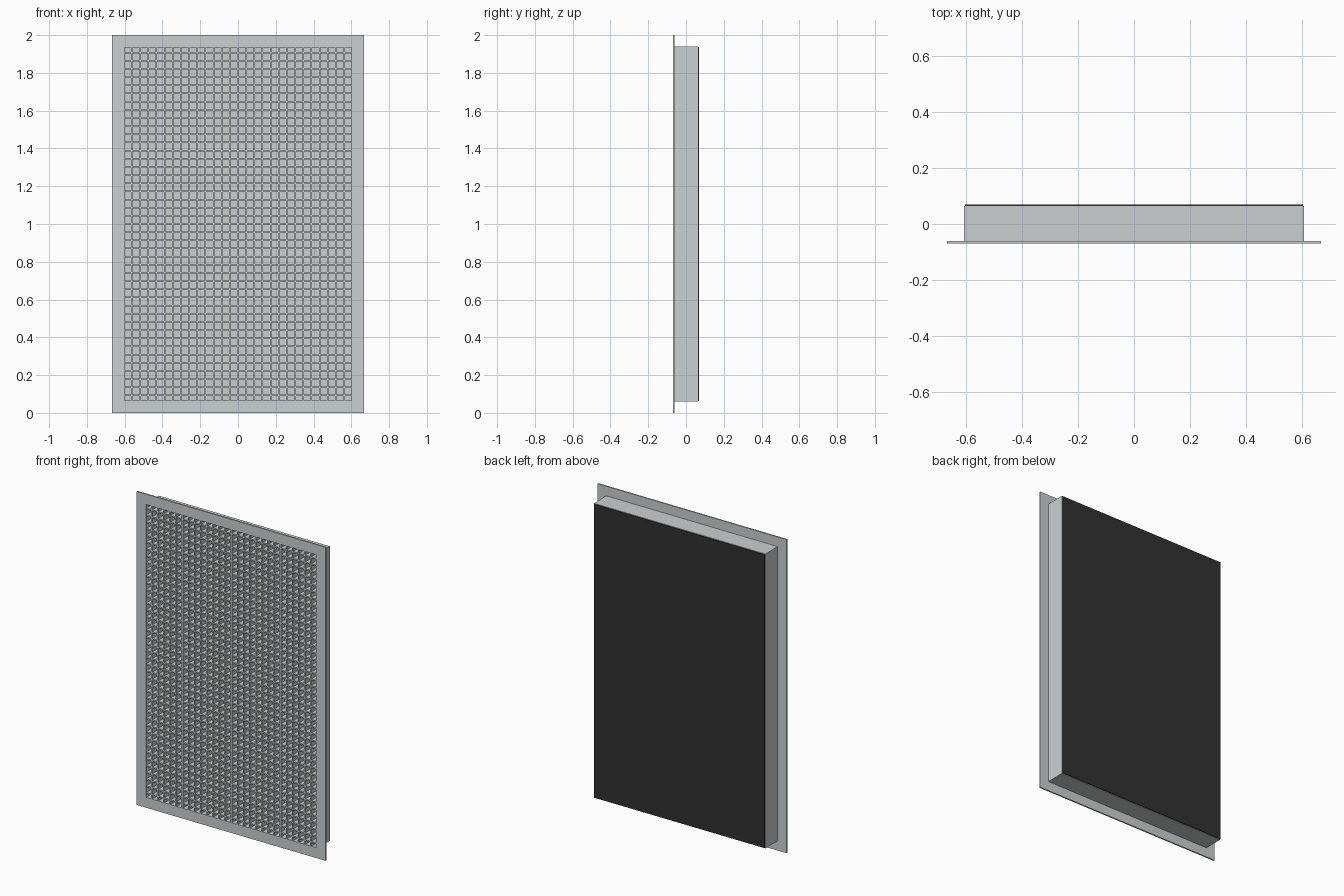
import bpy
import bmesh

if "Cube" in bpy.data.objects:
    bpy.data.objects.remove(bpy.data.objects["Cube"])

CZ = 1.0                 # centre height
PITCH = 0.0432           # grid cell size
BAR = 0.008              # bar thickness
INX, INZ = 0.600, 0.934  # half size of the opening


def material(name, rgb):
    m = bpy.data.materials.new(name)
    m.diffuse_color = (*rgb, 1)
    m.use_nodes = True
    m.node_tree.nodes["Principled BSDF"].inputs["Base Color"].default_value = m.diffuse_color
    return m


grey = material("satin grey metal", (0.60, 0.63, 0.635))
black = material("black backing", (0.031, 0.031, 0.031))


def finish(name, bm, mat):
    me = bpy.data.meshes.new(name)
    bmesh.ops.recalc_face_normals(bm, faces=bm.faces)
    bm.to_mesh(me)
    bm.free()
    me.materials.append(mat)
    ob = bpy.data.objects.new(name, me)
    bpy.context.collection.objects.link(ob)
    return ob


def add_box(bm, x0, x1, y0, y1, z0, z1):
    verts = bmesh.ops.create_cube(bm, size=1)["verts"]
    for v in verts:
        v.co.x = x1 if v.co.x > 0 else x0
        v.co.y = y1 if v.co.y > 0 else y0
        v.co.z = z1 if v.co.z > 0 else z0


def ring(name, ox, oz, ix, iz, y0, y1, mat):
    """Rectangular frame: outer and inner half sizes, extruded along y."""
    bm = bmesh.new()
    corners = ((-1, -1), (1, -1), (1, 1), (-1, 1))
    loops = [[bm.verts.new((sx * hx, y, CZ + sz * hz)) for sx, sz in corners]
             for hx, hz, y in ((ox, oz, y0), (ix, iz, y0), (ix, iz, y1), (ox, oz, y1))]
    for a, b in zip(loops, loops[1:] + loops[:1]):
        for i in range(4):
            j = (i + 1) % 4
            bm.faces.new((a[i], a[j], b[j], b[i]))
    return finish(name, bm, mat)


# Flat front flange and the deep collar behind it
ring("front_flange", 0.667, 1.0, INX, INZ, -0.069, -0.060, grey)
ring("collar", 0.605, 0.939, INX, INZ, -0.060, 0.064, grey)

# Grey sheet seen through the grid
bm = bmesh.new()
add_box(bm, -INX, INX, 0.061, 0.0638, CZ - INZ, CZ + INZ)
finish("inner_sheet", bm, grey)

# Dark panel covering the back
bm = bmesh.new()
add_box(bm, -0.602, 0.602, 0.064, 0.069, CZ - 0.936, CZ + 0.936)
finish("back_panel", bm, black)

# Egg-crate grid: upright bars
bm = bmesh.new()
for i in range(-13, 14):
    x = i * PITCH
    add_box(bm, x - BAR / 2, x + BAR / 2, -0.068, -0.023, CZ - INZ, CZ + INZ)
finish("upright_bars", bm, grey)

# Egg-crate grid: cross bars
bm = bmesh.new()
for i in range(-21, 22):
    z = CZ + i * PITCH
    add_box(bm, -INX, INX, -0.0678, -0.0232, z - BAR / 2, z + BAR / 2)
finish("cross_bars", bm, grey)
